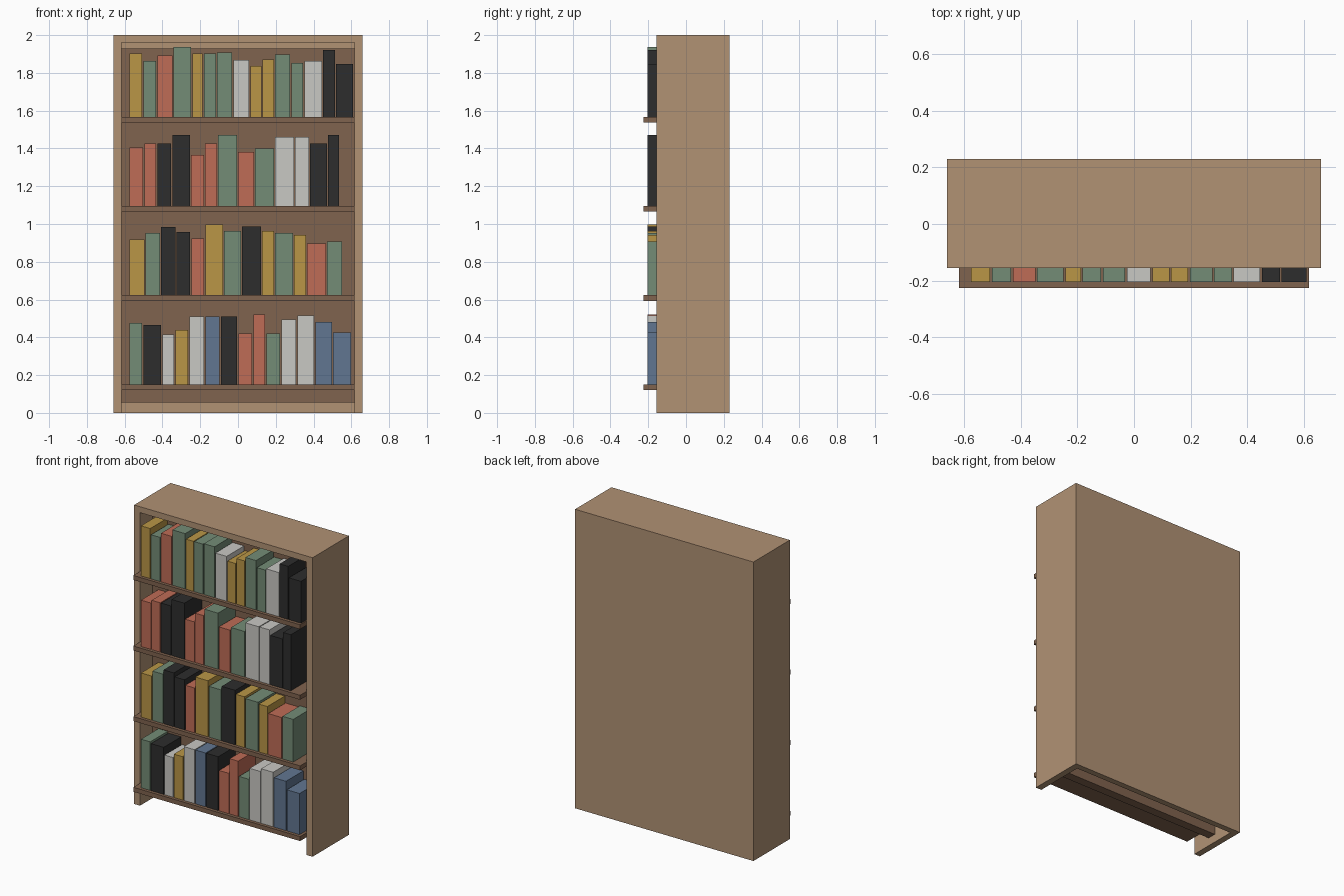
import bpy

if "Cube" in bpy.data.objects:
    bpy.data.objects.remove(bpy.data.objects["Cube"])


def material(name, rgb):
    """Flat material from sRGB bytes."""
    m = bpy.data.materials.new(name)
    lin = [((c / 255 + 0.055) / 1.055) ** 2.4 for c in rgb]
    m.diffuse_color = (*lin, 1)
    m.use_nodes = True
    m.node_tree.nodes["Principled BSDF"].inputs["Base Color"].default_value = m.diffuse_color
    return m


light_wood = material("light wood", (177, 146, 116))
dark_wood = material("dark wood", (128, 99, 78))
covers = {
    "Y": material("mustard", (186, 150, 70)),
    "G": material("sage green", (116, 140, 118)),
    "R": material("brick red", (191, 108, 86)),
    "W": material("off white", (201, 200, 196)),
    "K": material("charcoal", (45, 45, 45)),
    "B": material("slate blue", (97, 118, 145)),
}


def box(name, x, y, z, mat):
    """Box from (low, high) ranges on each axis."""
    verts = [(a, b, c) for a in x for b in y for c in z]
    faces = [(0, 1, 3, 2), (4, 6, 7, 5), (0, 4, 5, 1),
             (2, 3, 7, 6), (0, 2, 6, 4), (1, 5, 7, 3)]
    mesh = bpy.data.meshes.new(name)
    mesh.from_pydata(verts, [], faces)
    mesh.materials.append(mat)
    obj = bpy.data.objects.new(name, mesh)
    bpy.context.collection.objects.link(obj)
    return obj


# Outer case: sides, top and back, open at the bottom
FRONT, BACK, INNER = -0.155, 0.23, 0.617
box("left_side", (-0.66, -INNER), (FRONT, BACK), (0, 2), light_wood)
box("right_side", (INNER, 0.66), (FRONT, BACK), (0, 2), light_wood)
box("top_board", (-INNER, INNER), (FRONT, BACK), (1.96, 2), light_wood)
box("back_board", (-INNER, INNER), (0.19, BACK), (0, 1.96), light_wood)

# Inner panel standing clear of the back, with shelves in front of it
PANEL = -0.02
box("inner_panel", (-INNER, INNER), (PANEL, 0.04), (0.055, 1.928), dark_wood)

# Each row: shelf top, cover colours, book widths and book heights (hundredths)
rows = [
    (1.567, "YGRGYGGWYYGGWKK",
     [7.4, 7.4, 8.5, 10, 6.1, 7.1, 8.5, 9, 6.6, 6.6, 8.5, 6.9, 10, 6.9, 9.5],
     [33.5, 29.5, 32.5, 37, 33.5, 33.5, 34, 30, 27, 30.5, 33, 28.5, 29.5, 35.5, 28]),
    (1.095, "RRKKRRGRGWWKK",
     [7.9, 6.9, 7.9, 10, 7.4, 6.9, 10.6, 9, 10.6, 10.6, 7.9, 9.5, 6.3],
     [31, 33, 33, 37.5, 27, 33, 37.5, 28.5, 30.5, 36.5, 36.5, 33, 37.5]),
    (0.623, "YGKKRYGKYGYRG",
     [8.5, 8.2, 8.2, 7.9, 7.4, 10, 9.5, 10.6, 6.9, 10, 6.9, 10.6, 8.5],
     [29.5, 33, 36, 33.5, 30, 37.5, 34, 36.5, 34, 33, 32, 27.5, 28.5]),
    (0.15, "GKWYWBKRRGWWBB",
     [7.4, 10, 6.9, 7.4, 8.5, 8.2, 9.3, 7.9, 6.9, 7.9, 8.5, 9.5, 9.5, 10],
     [32.5, 31.5, 26.5, 29, 36, 36, 36, 27, 37, 27, 34.5, 36.5, 33, 27.5]),
]
for top, colours, widths, heights in rows:
    box("shelf", (-INNER, INNER), (-0.225, PANEL), (top - 0.03, top), dark_wood)
    x = -0.575
    for colour, w, h in zip(colours, widths, heights):
        box("book", (x, x + w / 100 - 0.006), (-0.204, PANEL),
            (top, top + h / 100), covers[colour])
        x += w / 100
